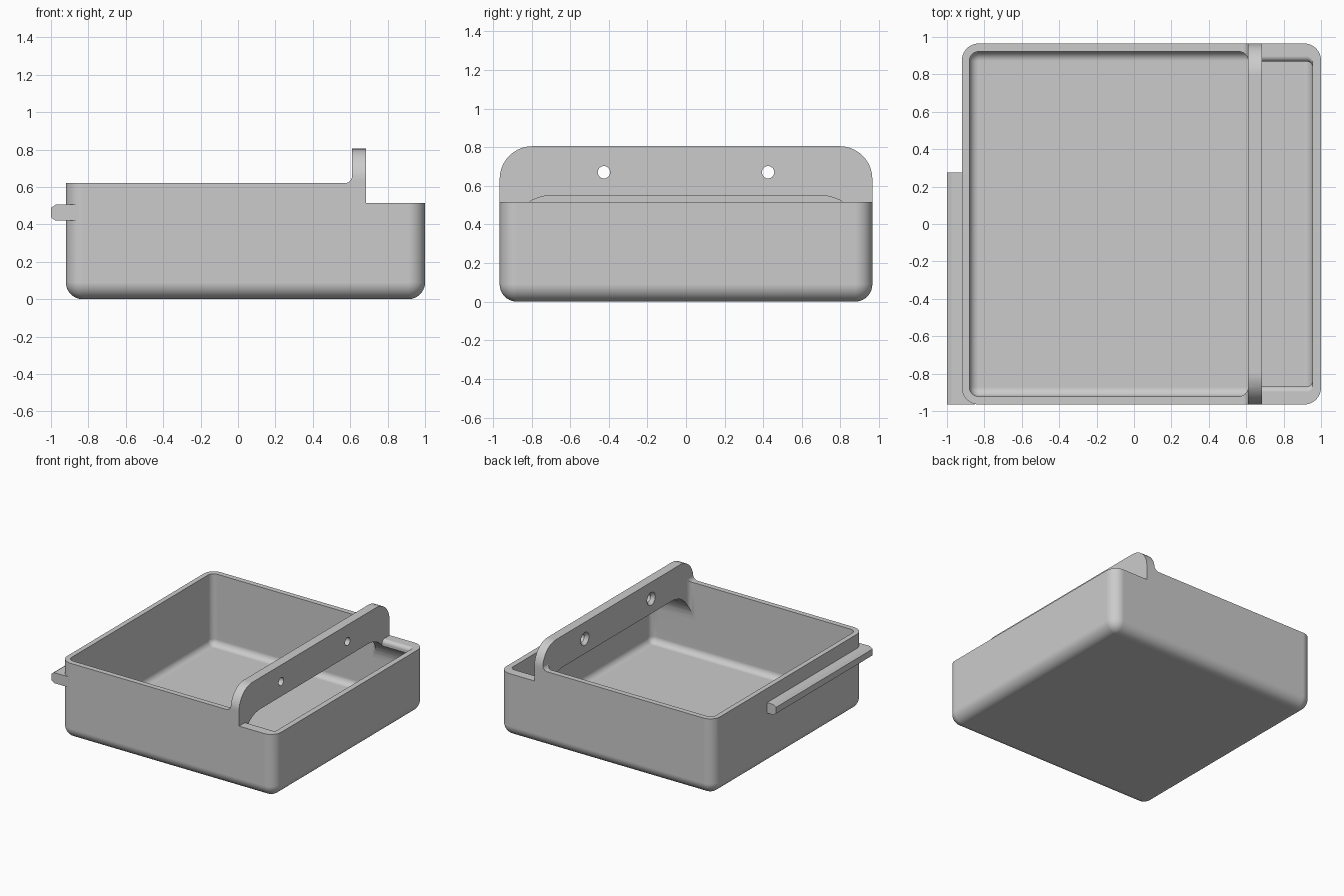
import bpy, bmesh
from math import pi, cos, sin, radians
from mathutils import Matrix, Vector

default = bpy.data.objects.get("Cube")
if default:
    bpy.data.objects.remove(default, do_unlink=True)

grey = bpy.data.materials.new("plain grey")
grey.use_nodes = True
colour = (0.6, 0.6, 0.6, 1)
grey.diffuse_color = colour
grey.node_tree.nodes["Principled BSDF"].inputs["Base Color"].default_value = colour

SEG = 10


def arc(cx, cy, r, start, end):
    """Points on an arc, angles in degrees."""
    angles = [radians(start + (end - start) * i / SEG) for i in range(SEG + 1)]
    return [(cx + r * cos(a), cy + r * sin(a)) for a in angles]


def finish(bm, name):
    bmesh.ops.recalc_face_normals(bm, faces=bm.faces)
    mesh = bpy.data.meshes.new(name)
    bm.to_mesh(mesh)
    bm.free()
    mesh.materials.append(grey)
    obj = bpy.data.objects.new(name, mesh)
    bpy.context.collection.objects.link(obj)
    return obj


def rounded_rect(x0, x1, hy, r):
    return (arc(x1 - r, hy - r, r, 0, 90) + arc(x0 + r, hy - r, r, 90, 180)
            + arc(x0 + r, r - hy, r, 180, 270) + arc(x1 - r, r - hy, r, 270, 360))


def loft(name, rings):
    """Skin a stack of (outline, z) rings and cap both ends."""
    bm = bmesh.new()
    loops = [[bm.verts.new((x, y, z)) for x, y in pts] for pts, z in rings]
    n = len(loops[0])
    for a, b in zip(loops, loops[1:]):
        for i in range(n):
            j = (i + 1) % n
            bm.faces.new((a[i], a[j], b[j], b[i]))
    bm.faces.new(loops[0])
    bm.faces.new(loops[-1])
    return finish(bm, name)


def tub(name, x0, x1, hy, corner, z0, z1, fillet):
    """Rounded box with a filleted lower edge."""
    rings = []
    for i in range(SEG + 1):
        a = pi / 2 * i / SEG
        inset = fillet * (1 - sin(a))
        r = max(corner - inset, 0.004)
        rings.append((rounded_rect(x0 + inset, x1 - inset, hy - inset, r),
                      z0 + fillet * (1 - cos(a))))
    rings.append((rounded_rect(x0, x1, hy, corner), z1))
    return loft(name, rings)


def prism(name, pts, axis, start, end):
    """Extrude a (x, z) outline along y, or a (y, z) outline along x."""
    bm = bmesh.new()
    place = (lambda u, v: (start, u, v)) if axis == "x" else (lambda u, v: (u, start, v))
    face = bm.faces.new([bm.verts.new(place(u, v)) for u, v in pts])
    out = bmesh.ops.extrude_face_region(bm, geom=[face])
    step = end - start
    move = Vector((step, 0, 0)) if axis == "x" else Vector((0, step, 0))
    bmesh.ops.translate(bm, vec=move,
                        verts=[v for v in out["geom"] if isinstance(v, bmesh.types.BMVert)])
    return finish(bm, name)


def combine(target, tool, operation):
    mod = target.modifiers.new("cut", "BOOLEAN")
    mod.operation, mod.object, mod.solver = operation, tool, "EXACT"
    bpy.context.view_layer.update()
    graph = bpy.context.evaluated_depsgraph_get()
    mesh = bpy.data.meshes.new_from_object(target.evaluated_get(graph))
    target.modifiers.clear()
    target.data = mesh
    bpy.data.objects.remove(tool, do_unlink=True)


# Outer shell, trimmed to the stepped side outline and the rounded hanging plate
tray = tub("hanging_tray", -0.92, 1.0, 0.965, 0.09, 0, 1.0, 0.09)
side = [(-2, -1), (2, -1), (2, 0.515), (0.685, 0.515), (0.685, 0.805), (0.61, 0.805)]
side += arc(0.57, 0.66, 0.04, 0, -90) + [(-2, 0.62)]
combine(tray, prism("side_outline", side, "y", -2, 2), "INTERSECT")
plate = [(-1.2, -1), (1.2, -1), (1.2, 0.4), (0.965, 0.4)]
plate += arc(0.795, 0.635, 0.17, 0, 90) + arc(-0.795, 0.635, 0.17, 90, 180)
plate += [(-0.965, 0.4), (-1.2, 0.4)]
combine(tray, prism("plate_outline", plate, "x", -2, 2), "INTERSECT")

# Chamfered rail on one wall
rail = [(-0.85, 0.42), (-0.975, 0.42), (-1.0, 0.437), (-1.0, 0.488),
        (-0.975, 0.505), (-0.85, 0.505)]
combine(tray, prism("rail", rail, "y", -0.9645, 0.275), "UNION")

# Main compartment
combine(tray, tub("main_cavity", -0.88, 0.61, 0.922, 0.05, 0.042, 1.2, 0.05), "DIFFERENCE")

# Arched passage under the plate, running into the small compartment
passage = tub("passage", -0.88, 0.955, 0.922, 0.05, 0.042, 1.2, 0.05)
arch = [(-1.5, -1), (1.5, -1), (1.5, 0.2), (0.922, 0.2)]
arch += arc(0.692, 0.32, 0.23, 0, 90) + arc(-0.692, 0.32, 0.23, 90, 180)
arch += [(-0.922, 0.2), (-1.5, 0.2)]
combine(passage, prism("arch", arch, "x", -1.5, 1.5), "INTERSECT")
combine(tray, passage, "DIFFERENCE")

# Mouth of the small compartment, with a rounded lip on the two side walls
lip = [(0.868 + 0.03 * (1 - cos(a)), 0.485 + 0.03 * sin(a))
       for a in (pi / 2 * i / SEG for i in range(SEG + 1))]
lip = [(0.868, 0.3)] + lip + [(0.898, 0.7)]
mouth = loft("mouth", [(rounded_rect(0.55, 0.955, hy, 0.03), z) for hy, z in lip])
keep = [(0.685, 0.1), (2, 0.1), (2, 2), (0.685, 2)]
combine(mouth, prism("mouth_limit", keep, "y", -2, 2), "INTERSECT")
combine(tray, mouth, "DIFFERENCE")

# Countersunk screw holes
for y in (-0.425, 0.425):
    for r1, r2, x0, x1 in ((0.032, 0.032, 0.5, 0.8), (0.06, 0.03, 0.6, 0.64)):
        bm = bmesh.new()
        spin = Matrix.Translation(((x0 + x1) / 2, y, 0.67)) @ Matrix.Rotation(pi / 2, 4, "Y")
        bmesh.ops.create_cone(bm, cap_ends=True, segments=32, radius1=r1, radius2=r2,
                              depth=x1 - x0, matrix=spin)
        combine(tray, finish(bm, "hole"), "DIFFERENCE")

# Smooth fillets with crisp edges
bpy.ops.object.select_all(action="DESELECT")
tray.select_set(True)
bpy.context.view_layer.objects.active = tray
bpy.ops.object.shade_smooth_by_angle(angle=radians(30))
weighted = tray.modifiers.new("flat_faces", "WEIGHTED_NORMAL")
weighted.keep_sharp = True
